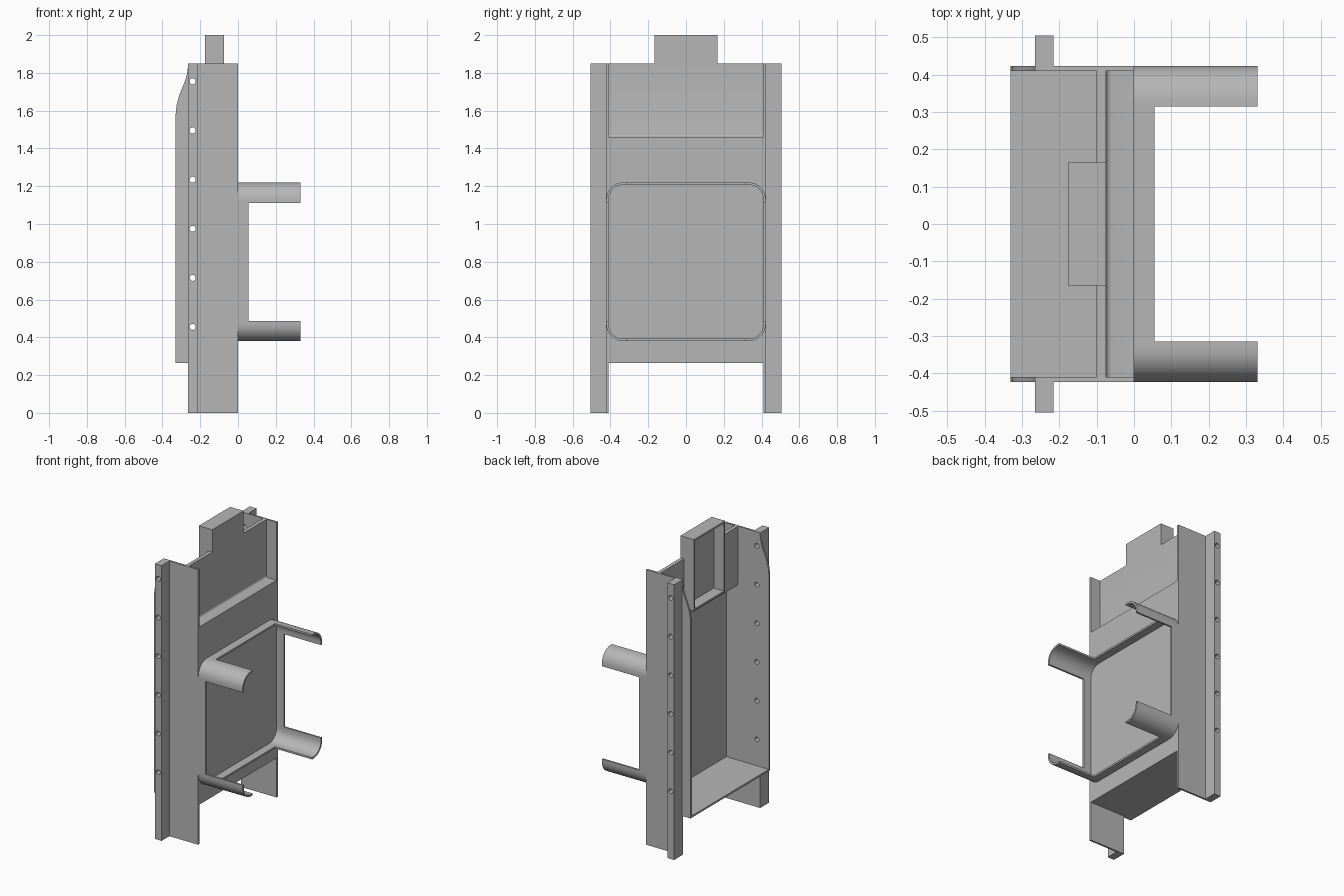
import bpy, bmesh, math
from mathutils import Vector

cube = bpy.data.objects.get("Cube")
if cube:
    bpy.data.objects.remove(cube, do_unlink=True)

grey = bpy.data.materials.new("sheet_metal_grey")
grey.use_nodes = True
GREY = (0.47, 0.47, 0.47, 1)
grey.diffuse_color = GREY
grey.node_tree.nodes["Principled BSDF"].inputs["Base Color"].default_value = GREY

parts = []
HALF = 0.4225      # half width over the side plates
T = 0.0125         # sheet thickness
INNER = HALF - T
HEIGHT = 1.85
FLOOR = 0.265
BACK = -0.33


def finish(name, bm):
    bmesh.ops.recalc_face_normals(bm, faces=bm.faces)
    mesh = bpy.data.meshes.new(name)
    bm.to_mesh(mesh)
    bm.free()
    mesh.materials.append(grey)
    ob = bpy.data.objects.new(name, mesh)
    bpy.context.collection.objects.link(ob)
    parts.append(ob)
    return ob


def prism(name, points, axis, start, end):
    """Extrude a 2D outline along x (outline in y, z) or y (outline in x, z)."""
    bm = bmesh.new()
    if axis == "x":
        verts = [bm.verts.new((start, a, b)) for a, b in points]
        step = Vector((end - start, 0, 0))
    else:
        verts = [bm.verts.new((a, start, b)) for a, b in points]
        step = Vector((0, end - start, 0))
    face = bm.faces.new(verts)
    new = bmesh.ops.extrude_face_region(bm, geom=[face])["geom"]
    bmesh.ops.translate(bm, vec=step, verts=[v for v in new if isinstance(v, bmesh.types.BMVert)])
    return finish(name, bm)


def box(name, x, y, z):
    return prism(name, [(x[0], z[0]), (x[1], z[0]), (x[1], z[1]), (x[0], z[1])], "y", *y)


def arc(cx, cy, r, a0, a1, n=8):
    angles = [math.radians(a0 + (a1 - a0) * i / n) for i in range(n + 1)]
    return [(cx + r * math.cos(a), cy + r * math.sin(a)) for a in angles]


# Side plates with a curved rear shoulder, and outward flanges
shoulder = [(-0.265, 1.83), (-0.271, 1.79), (-0.283, 1.75), (-0.3, 1.71),
            (-0.315, 1.67), (-0.325, 1.63), (BACK, 1.58)]
plate = [(0, 0), (0, HEIGHT), (-0.265, HEIGHT)] + shoulder + [
    (BACK, FLOOR), (-0.265, FLOOR), (-0.265, 0)]
drilled = []
for side, s in (("left", 1), ("right", -1)):
    word = "rear" if s > 0 else "front"
    drilled.append(prism(word + "_side_plate", plate, "y", s * INNER, s * HALF))
    drilled.append(box(word + "_flange", (-0.265, -0.215), (s * HALF, s * 0.505), (0, HEIGHT)))

# Row of screw holes through plates and flanges
bm = bmesh.new()
for i in range(6):
    ring = [bm.verts.new((x, -0.6, z)) for x, z in arc(-0.24, 0.455 + 0.26 * i, 0.016, 0, 345, 23)]
    new = bmesh.ops.extrude_face_region(bm, geom=[bm.faces.new(ring)])["geom"]
    bmesh.ops.translate(bm, vec=(0, 1.2, 0), verts=[v for v in new if isinstance(v, bmesh.types.BMVert)])
cutter = finish("hole_cutter", bm)
parts.remove(cutter)
for ob in drilled:
    mod = ob.modifiers.new("holes", "BOOLEAN")
    mod.object = cutter
    mod.operation = "DIFFERENCE"
    mod.solver = "EXACT"
    bpy.context.view_layer.update()
    result = bpy.data.meshes.new_from_object(ob.evaluated_get(bpy.context.evaluated_depsgraph_get()))
    ob.modifiers.clear()
    ob.data = result
bpy.data.objects.remove(cutter, do_unlink=True)

# Folded panel: recessed upper face, ledge, lower face and floor
LEDGE = 1.46
folded = [(-0.075, HEIGHT)] + arc(-0.06, LEDGE + 0.015, 0.015, 180, 270, 4)
folded += [(0, LEDGE), (0, FLOOR), (BACK, FLOOR), (BACK, FLOOR + T), (-T, FLOOR + T), (-T, LEDGE - 0.025)]
folded += arc(-0.06, LEDGE + 0.015, 0.04, 270, 180) + [(-0.1, HEIGHT)]
prism("folded_panel", folded, "y", -INNER, INNER)

# Top tab: shallow box open to the rear
W, TAB_BACK, TAB_LOW, TAB_TOP = 0.166, -0.175, 1.52, 2.0
box("tab_face", (-0.1, -0.075), (-W, W), (HEIGHT, TAB_TOP))
box("tab_top", (TAB_BACK, -0.1), (-W, W), (TAB_TOP - T, TAB_TOP))
box("tab_floor", (TAB_BACK, -0.1), (-W, W), (TAB_LOW, TAB_LOW + T))
for s in (1, -1):
    box("tab_side", (TAB_BACK, -0.1), (s * (W - T), s * W), (TAB_LOW + T, TAB_TOP - T))

# Rounded frame with four long corner arms
MID, HZ, R, LEG, RIM = 0.8, 0.42, 0.09, 0.1075, 0.055
cy, cz = HALF - R, HZ - R
ey, ez = HALF - LEG, HZ - LEG
corner = [(ey, HZ)] + arc(cy, cz, R, 90, 0) + [(HALF, ez), (INNER, ez)]
corner += arc(cy, cz, R - T, 0, 90) + [(ey, HZ - T)]
for sy in (1, -1):
    for sz in (1, -1):
        name = ("upper" if sz > 0 else "lower") + ("_rear" if sy > 0 else "_front") + "_arm"
        prism(name, [(sy * y, MID + sz * z) for y, z in corner], "x", 0, 0.33)
    box("frame_side", (0, RIM), (sy * INNER, sy * HALF), (MID - ez, MID + ez))
for s in (1, -1):
    box("frame_rail", (0, RIM), (-ey, ey), (MID + s * (HZ - T), MID + s * HZ))

# Smooth the bends, keep the folds sharp
bpy.ops.object.select_all(action="DESELECT")
for ob in parts:
    ob.select_set(True)
bpy.context.view_layer.objects.active = parts[0]
bpy.ops.object.shade_smooth_by_angle(angle=math.radians(30))
